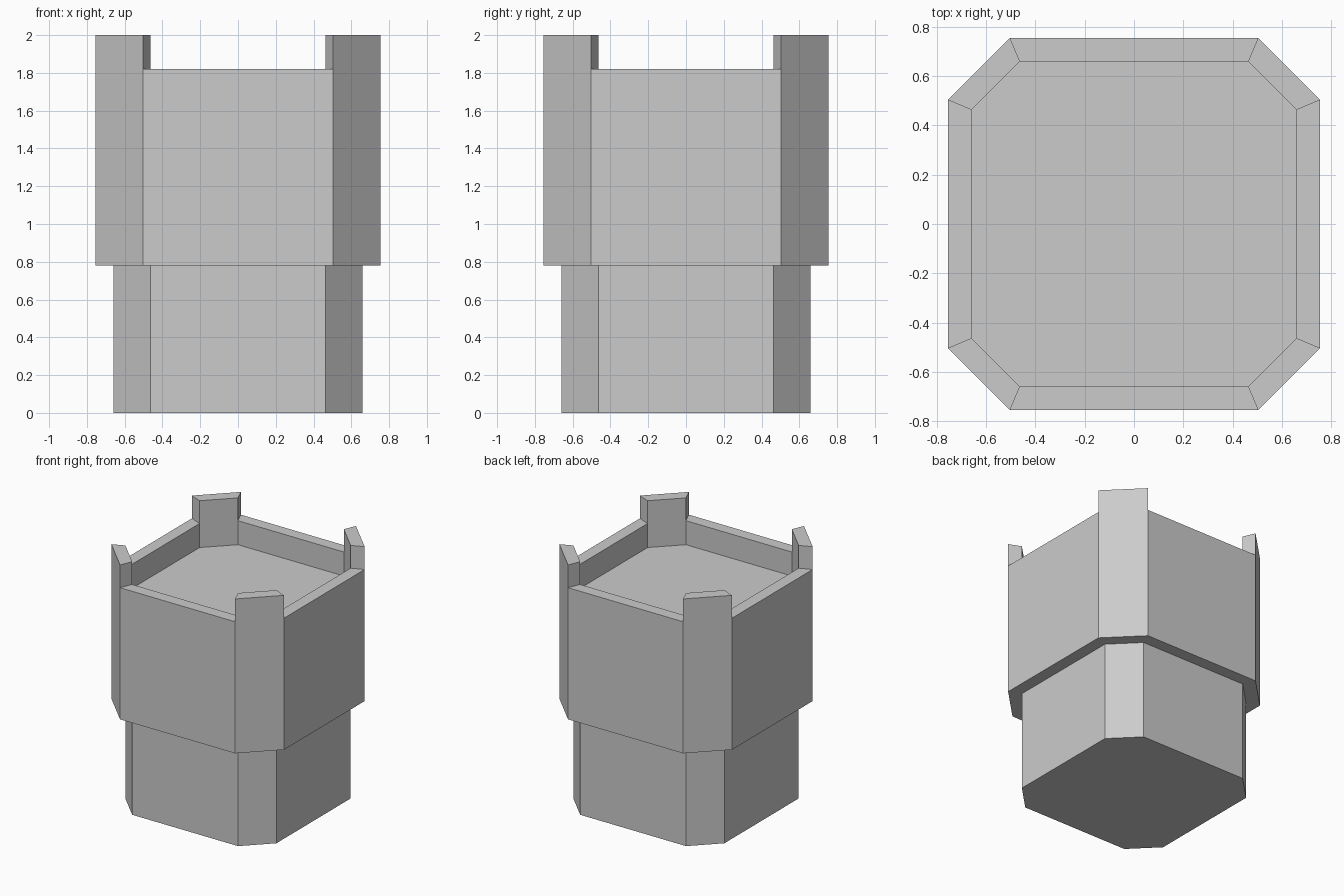
import bpy, bmesh

if "Cube" in bpy.data.objects:
    bpy.data.objects.remove(bpy.data.objects["Cube"])

OUTER = (0.755, 0.503)   # half width, half length of the flat side
INNER = (0.66, 0.463)
Z_LEDGE, Z_FLOOR, Z_WALL, Z_POST = 0.78, 1.63, 1.82, 2.0


def octagon(bm, size, z):
    """Ring of 8 verts; even edges are flat sides, odd edges are chamfers."""
    a, b = size
    pts = [(-b, -a), (b, -a), (a, -b), (a, b), (b, a), (-b, a), (-a, b), (-a, -b)]
    return [bm.verts.new((x, y, z)) for x, y in pts]


def bridge(bm, r0, r1):
    for i in range(8):
        j = (i + 1) % 8
        bm.faces.new((r0[i], r0[j], r1[j], r1[i]))


def make_object(name, bm):
    bmesh.ops.recalc_face_normals(bm, faces=bm.faces[:])
    mesh = bpy.data.meshes.new(name)
    bm.to_mesh(mesh)
    bm.free()
    obj = bpy.data.objects.new(name, mesh)
    bpy.context.collection.objects.link(obj)


bm = bmesh.new()
# Narrow base and the ledge under the wide top
base = octagon(bm, INNER, 0)
neck = octagon(bm, INNER, Z_LEDGE)
ledge = octagon(bm, OUTER, Z_LEDGE)
bm.faces.new(base[::-1])
bridge(bm, base, neck)
bridge(bm, neck, ledge)

# Recessed floor and rim rings
floor = octagon(bm, INNER, Z_FLOOR)
bm.faces.new(floor)
wall_out, wall_in = octagon(bm, OUTER, Z_WALL), octagon(bm, INNER, Z_WALL)
post_out, post_in = octagon(bm, OUTER, Z_POST), octagon(bm, INNER, Z_POST)

for i in range(8):
    j = (i + 1) % 8
    if i % 2 == 0:
        # Low wall on each flat side
        bm.faces.new((ledge[i], ledge[j], wall_out[j], wall_out[i]))
        bm.faces.new((floor[i], floor[j], wall_in[j], wall_in[i]))
        bm.faces.new((wall_out[i], wall_out[j], wall_in[j], wall_in[i]))
    else:
        # Tall corner post on each chamfer
        for low, mid, top in ((ledge, wall_out, post_out), (floor, wall_in, post_in)):
            bm.faces.new((low[i], low[j], mid[j], top[j], top[i], mid[i]))
        bm.faces.new((post_out[i], post_out[j], post_in[j], post_in[i]))
        for k in (i, j):
            bm.faces.new((wall_out[k], post_out[k], post_in[k], wall_in[k]))

make_object("octagonal_tower", bm)
